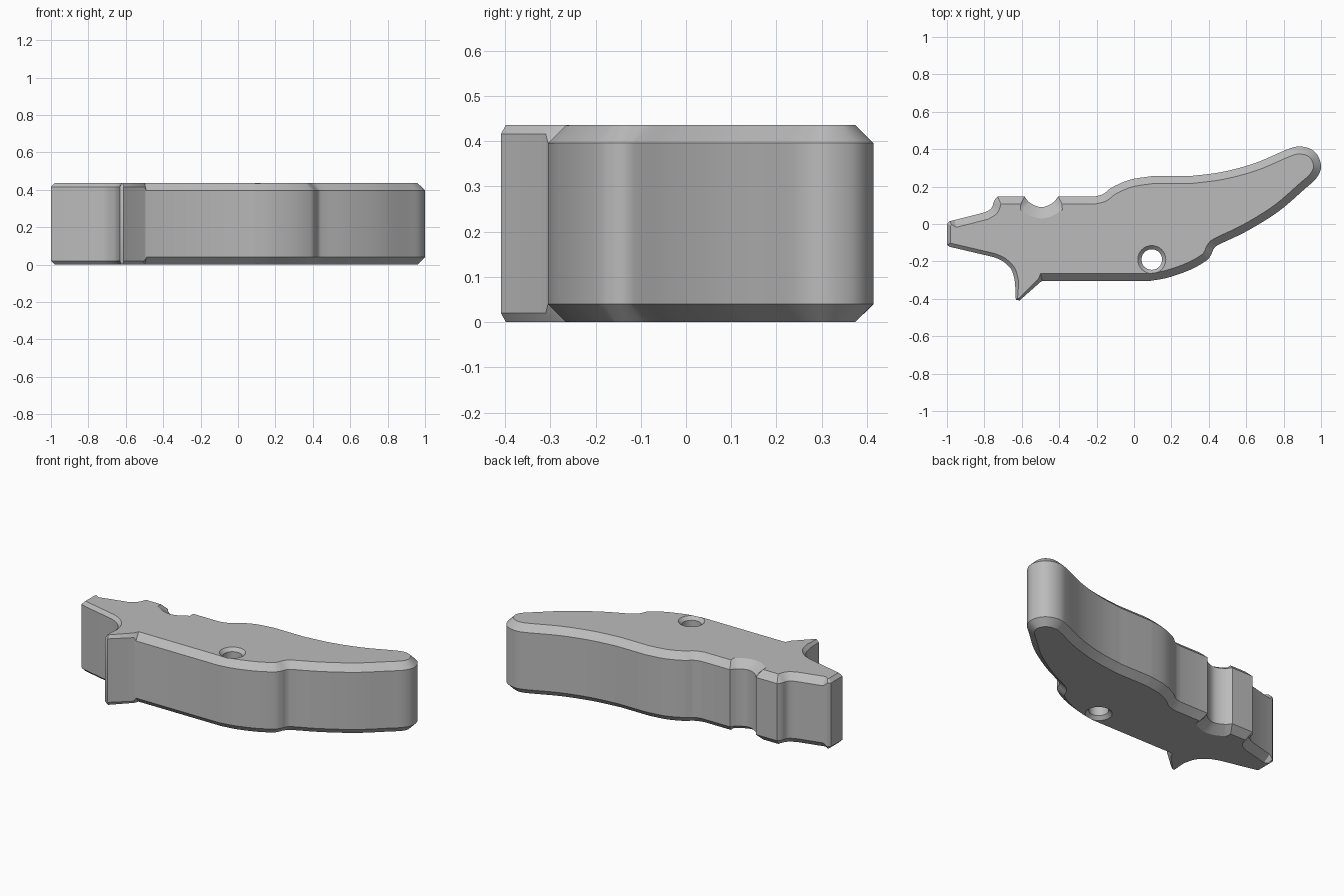
import bpy, bmesh, math
from mathutils import Vector

HEIGHT = 0.436

if "Cube" in bpy.data.objects:
    bpy.data.objects.remove(bpy.data.objects["Cube"], do_unlink=True)

# Outline runs, counter-clockwise: (steps per span, chamfer inset, chamfer depth, points)
RUNS = [
    # blunt nose
    (1, .02, .02, [(-.985, .015), (-1, 0), (-1, -.112), (-.985, -.122)]),
    # underside hollow leading to the spur
    (5, .02, .02, [(-.75, -.177), (-.7, -.2), (-.655, -.245), (-.636, -.31)]),
    # spur tip and its inner corner
    (1, .01, .02, [(-.632, -.405), (-.612, -.409)]),
    (1, .02, .02, [(-.5, -.31)]),
    # lower edge and belly
    (1, .04, .04, [(-.49, -.305)]),
    (5, .04, .04, [(.08, -.305), (.18, -.287), (.3, -.245), (.385, -.197), (.412, -.165),
                   (.428, -.13), (.46, -.107), (.6, -.04), (.77, .065), (.91, .185),
                   (.975, .245), (1, .305), (.98, .37), (.935, .405), (.875, .414),
                   (.81, .395), (.645, .325), (.47, .278), (.3, .256)]),
    # hump on the upper edge
    (5, .04, .04, [(.095, .256), (-.02, .237), (-.115, .197), (-.165, .16), (-.21, .147)]),
    # round notch
    (1, .04, .04, [(-.405, .147)]),
    (4, .06, .04, [(-.425, .12), (-.457, .1), (-.495, .09), (-.533, .1), (-.565, .12)]),
    (1, .04, .04, [(-.585, .147)]),
    # shoulder behind the nose
    (1, .04, .04, [(-.73, .147)]),
    (4, .04, .04, [(-.748, .125), (-.762, .085), (-.795, .063)]),
    (1, .04, .04, [(-.96, .021)]),
]


def smooth_run(points, steps):
    """Catmull-Rom curve through the points."""
    p = [Vector(q) for q in points]
    if steps == 1:
        return p
    p = [2 * p[0] - p[1]] + p + [2 * p[-1] - p[-2]]
    out = []
    for a, b, c, d in zip(p, p[1:], p[2:], p[3:]):
        for i in range(steps):
            t = i / steps
            out.append(0.5 * (2 * b + (c - a) * t + (2 * a - 5 * b + 4 * c - d) * t * t
                              + (3 * b - a - 3 * c + d) * t ** 3))
    return out + [p[-2]]


def inward(prev, here, nxt):
    """Mitred inward offset for a unit inset."""
    n = []
    for a, b in ((prev, here), (here, nxt)):
        e = (b - a).normalized()
        n.append(Vector((-e.y, e.x)))
    return (n[0] + n[1]) / max(0.35, 1 + n[0].dot(n[1]))


def new_object(name, bm):
    bmesh.ops.recalc_face_normals(bm, faces=bm.faces)
    mesh = bpy.data.meshes.new(name)
    bm.to_mesh(mesh)
    bm.free()
    obj = bpy.data.objects.new(name, mesh)
    bpy.context.collection.objects.link(obj)
    return obj


def stack_rings(name, rings):
    """Bridge matching rings of points and cap both ends."""
    bm = bmesh.new()
    loops = [[bm.verts.new(p) for p in ring] for ring in rings]
    count = len(loops[0])
    for low, high in zip(loops, loops[1:]):
        for i in range(count):
            j = (i + 1) % count
            bm.faces.new((low[i], low[j], high[j], high[i]))
    bm.faces.new(loops[0][::-1])
    bm.faces.new(loops[-1])
    return new_object(name, bm)


# Chamfered lever body
outline = [(p, inset, depth) for steps, inset, depth, pts in RUNS
           for p in smooth_run(pts, steps)]
wall, cap = [], []
for i, (p, inset, depth) in enumerate(outline):
    q = p + inset * inward(outline[i - 1][0], p, outline[(i + 1) % len(outline)][0])
    wall.append((p, depth))
    cap.append(q)
body = stack_rings("lever_body", [
    [(q.x, q.y, 0) for q in cap],
    [(p.x, p.y, d) for p, d in wall],
    [(p.x, p.y, HEIGHT - d) for p, d in wall],
    [(q.x, q.y, HEIGHT) for q in cap],
])

# Pivot hole with countersunk rims
profile = [(.085, -.01), (.055, .02), (.055, HEIGHT - .02), (.085, HEIGHT + .01)]
angles = [math.tau * i / 40 for i in range(40)]
cutter = stack_rings("pivot_hole_cutter", [
    [(.095 + r * math.cos(a), -.19 + r * math.sin(a), z) for a in angles]
    for r, z in profile])
cutter.hide_render = True
cut = body.modifiers.new("pivot_hole", "BOOLEAN")
cut.object = cutter
cut.operation = "DIFFERENCE"
cut.solver = "EXACT"
bpy.ops.object.select_all(action="DESELECT")
body.select_set(True)
bpy.context.view_layer.objects.active = body
bpy.ops.object.modifier_apply(modifier="pivot_hole")
bpy.data.objects.remove(cutter, do_unlink=True)

# Plain grey finish
grey = bpy.data.materials.new("plain_grey")
grey.use_nodes = True
color = (.5, .5, .5, 1)
grey.diffuse_color = color
grey.node_tree.nodes["Principled BSDF"].inputs["Base Color"].default_value = color
body.data.materials.clear()
body.data.materials.append(grey)
bpy.ops.object.shade_smooth_by_angle(angle=math.radians(30))
